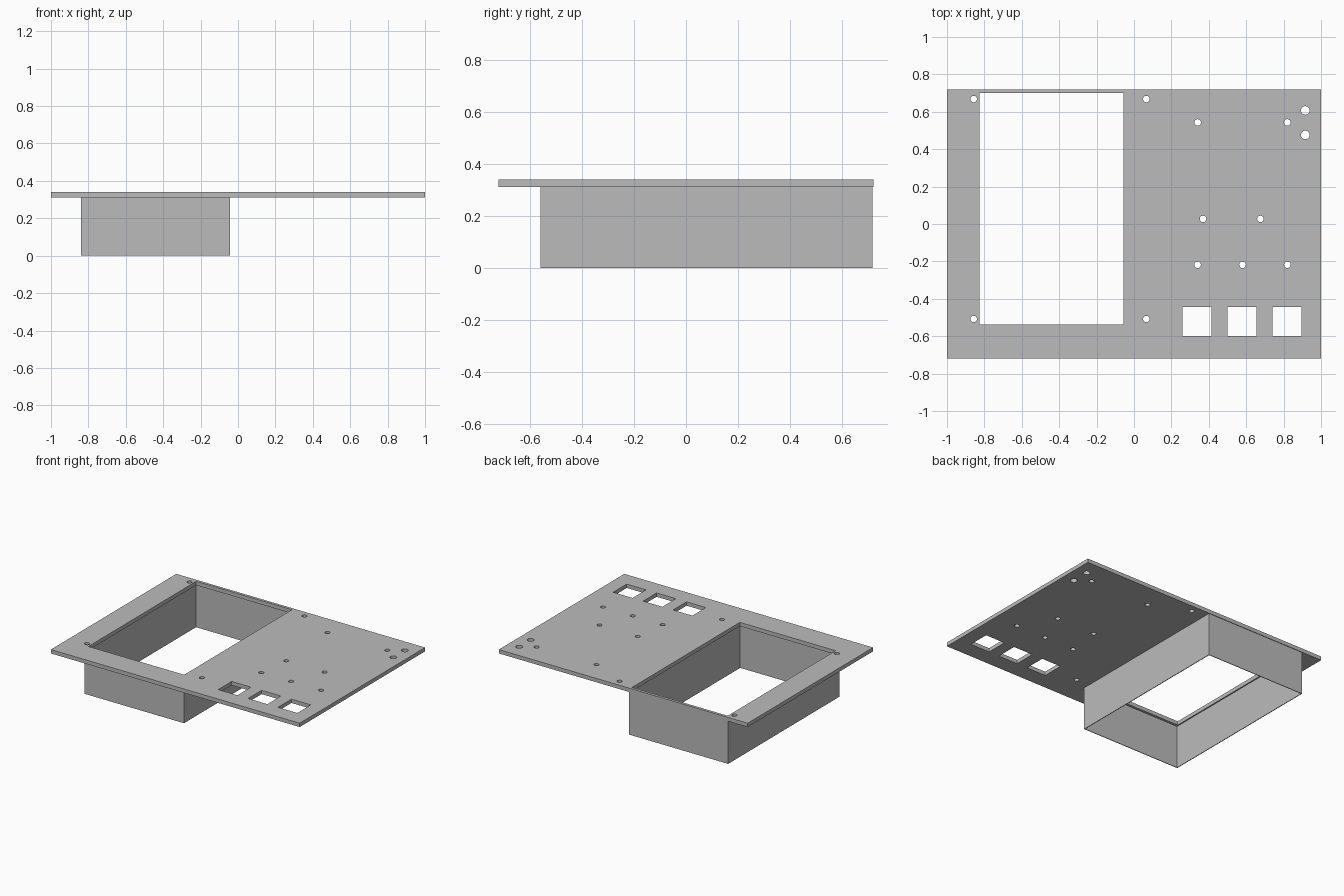
import bpy
from math import cos, sin, tau

cube = bpy.data.objects.get("Cube")
if cube:
    bpy.data.objects.remove(cube, do_unlink=True)

grey = bpy.data.materials.new("mid grey")
grey.use_nodes = True
colour = (0.5, 0.5, 0.5, 1)
grey.diffuse_color = colour
for node in grey.node_tree.nodes:
    if node.type == 'BSDF_PRINCIPLED':
        node.inputs["Base Color"].default_value = colour


def rect(x0, x1, y0, y1):
    return [(x0, y0), (x1, y0), (x1, y1), (x0, y1)]


def square(x, y, size):
    h = size / 2
    return rect(x - h, x + h, y - h, y + h)


def circle(x, y, r, sides=24):
    return [(x + r * cos(tau * i / sides), y + r * sin(tau * i / sides))
            for i in range(sides)]


def sheet(name, outlines, z0, z1):
    """Extrude a flat profile; outlines after the first are holes."""
    curve = bpy.data.curves.new(name + "_profile", 'CURVE')
    curve.dimensions = '2D'
    curve.fill_mode = 'BOTH'
    curve.extrude = (z1 - z0) / 2
    for outline in outlines:
        spline = curve.splines.new('POLY')
        spline.points.add(len(outline) - 1)
        for point, (x, y) in zip(spline.points, outline):
            point.co = (x, y, 0, 1)
        spline.use_cyclic_u = True
    helper = bpy.data.objects.new(name + "_profile", curve)
    bpy.context.collection.objects.link(helper)
    bpy.context.view_layer.update()
    graph = bpy.context.evaluated_depsgraph_get()
    mesh = bpy.data.meshes.new_from_object(helper.evaluated_get(graph))
    bpy.data.objects.remove(helper, do_unlink=True)
    mesh.name = name
    mesh.materials.clear()
    mesh.materials.append(grey)
    mesh.shade_flat()
    obj = bpy.data.objects.new(name, mesh)
    obj.location.z = (z0 + z1) / 2
    bpy.context.collection.objects.link(obj)
    return obj


plate_bottom, plate_top = 0.312, 0.34

# Panel plate: large opening, three switch cut-outs, screw and lamp holes
outlines = [rect(-1, 1, -0.72, 0.72), rect(-0.826, -0.056, -0.538, 0.70)]
outlines += [square(x, -0.521, 0.155) for x in (0.337, 0.578, 0.818)]
screw_rows = {
    0.668: (-0.857, 0.066),
    0.543: (0.34, 0.82),
    0.027: (0.369, 0.676),
    -0.218: (0.34, 0.58, 0.82),
    -0.508: (-0.857, 0.066),
}
for y, row in screw_rows.items():
    outlines += [circle(x, y, 0.0175) for x in row]
outlines += [circle(0.916, y, 0.023) for y in (0.607, 0.476)]
sheet("panel_plate", outlines, plate_bottom, plate_top)

# Thin-walled open box hanging below the large opening
x0, x1, y0, y1, wall = -0.84, -0.042, -0.56, 0.716, 0.005
sheet("box_walls",
      [rect(x0, x1, y0, y1), rect(x0 + wall, x1 - wall, y0 + wall, y1 - wall)],
      0, plate_bottom)
